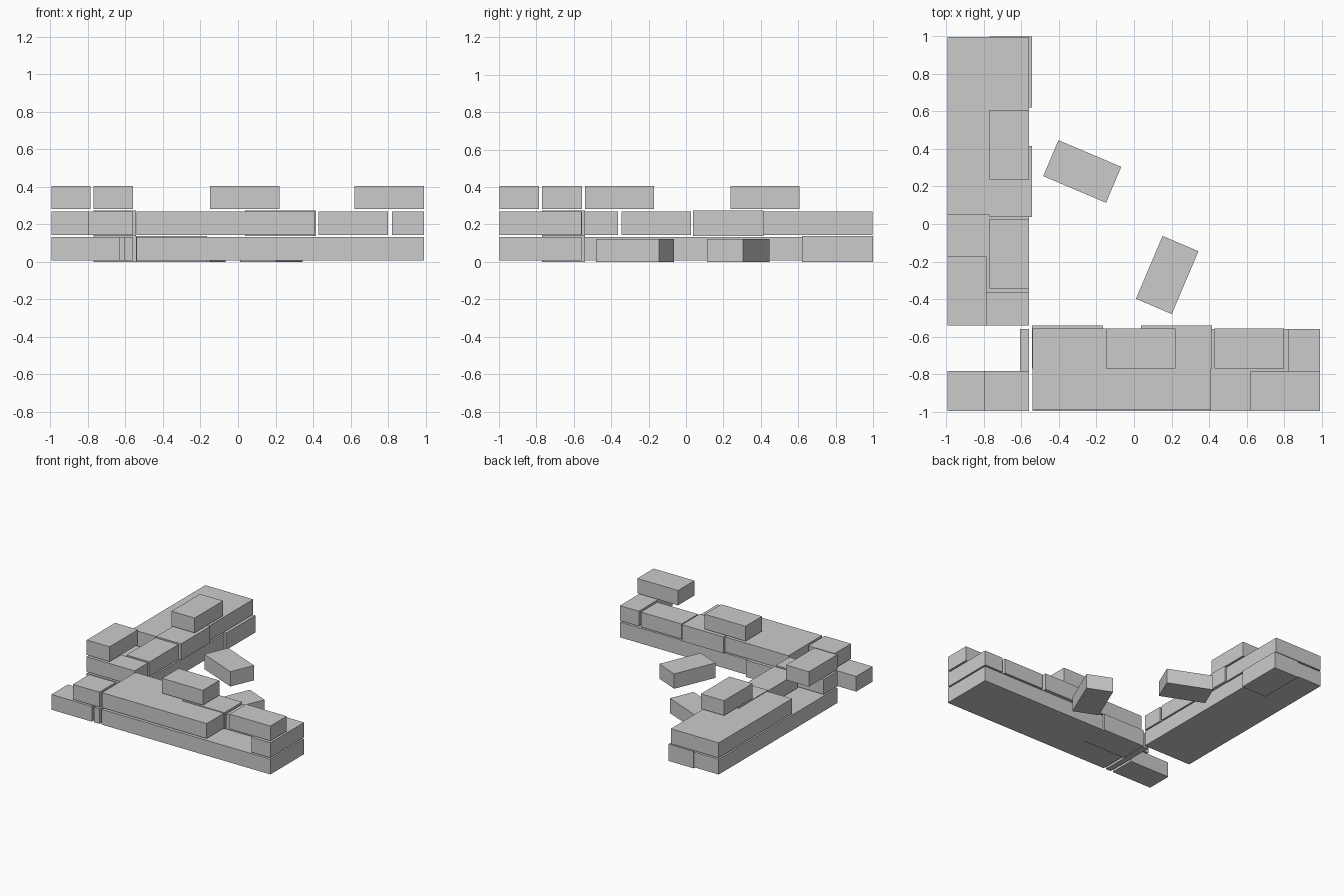
import bpy
import math

if "Cube" in bpy.data.objects:
    bpy.data.objects.remove(bpy.data.objects["Cube"])

grey = bpy.data.materials.new("brick_grey")
grey.diffuse_color = (0.6, 0.6, 0.6, 1)
grey.use_nodes = True
grey.node_tree.nodes["Principled BSDF"].inputs["Base Color"].default_value = grey.diffuse_color


def block(name, x, y, z, angle=0):
    """Box from (min, max) spans, optionally turned about its own centre."""
    spans = (x, y, z)
    bpy.ops.mesh.primitive_cube_add(size=1, location=[(a + b) / 2 for a, b in spans])
    ob = bpy.context.object
    ob.name = name
    # bake the size into the mesh so only the turn remains on the object
    for v in ob.data.vertices:
        for i, (a, b) in enumerate(spans):
            v.co[i] *= b - a
    ob.rotation_euler.z = math.radians(angle)
    ob.data.materials.append(grey)


# Three brick courses; raised bricks stick out slightly from the wall
C1, C2, C3 = (0.008, 0.133), (0.145, 0.268), (0.283, 0.405)
R1, R2 = (0.0, 0.139), (0.139, 0.274)
LEFT, LEFT_INNER, LEFT_RAISED = (-0.995, -0.56), (-0.77, -0.56), (-0.77, -0.543)
FRONT, FRONT_INNER, FRONT_RAISED = (-0.997, -0.56), (-0.77, -0.557), (-0.77, -0.54)

# Left wing
block("left_wall_base", LEFT, (-0.54, 0.997), C1)
block("left_wall_second_course", LEFT, (0.047, 0.997), C2)
block("left_end_brick", LEFT, (-0.54, -0.364), C2)
block("left_inner_brick", LEFT_INNER, (-0.345, 0.027), C2)
block("left_raised_brick_low", LEFT_RAISED, (0.62, 1.0), R1)
block("left_raised_brick_high", LEFT_RAISED, (0.037, 0.415), R2)
block("left_top_brick_outer", (-0.995, -0.787), (-0.54, -0.172), C3)
block("left_top_brick_inner", LEFT_INNER, (0.237, 0.607), C3)

# Front wing
block("front_wall_base", (-0.54, 0.992), FRONT, C1)
block("front_wall_second_course", (-0.54, 0.41), (-0.992, -0.557), C2)
block("front_end_brick", (0.82, 0.992), FRONT, C2)
block("front_inner_brick", (0.43, 0.80), FRONT_INNER, C2)
block("front_raised_brick_low", (-0.545, -0.165), FRONT_RAISED, R1)
block("front_raised_brick_high", (0.037, 0.415), FRONT_RAISED, R2)
block("front_top_brick_outer", (0.622, 0.992), (-0.997, -0.785), C3)
block("front_top_brick_inner", (-0.15, 0.22), FRONT_INNER, C3)

# Broken corner
block("corner_brick_low", (-0.995, -0.628), (-0.997, -0.785), C1)
block("corner_half_brick", (-0.607, -0.56), FRONT, C1)
block("corner_brick_high", (-0.80, -0.56), (-0.997, -0.785), C2)

# Loose bricks on the ground
for name, cx, cy, angle in (("loose_brick_back", -0.276, 0.28, -23),
                            ("loose_brick_front", 0.177, -0.272, 67)):
    block(name, (cx - 0.182, cx + 0.182), (cy - 0.104, cy + 0.104), (0.0, 0.122), angle)
